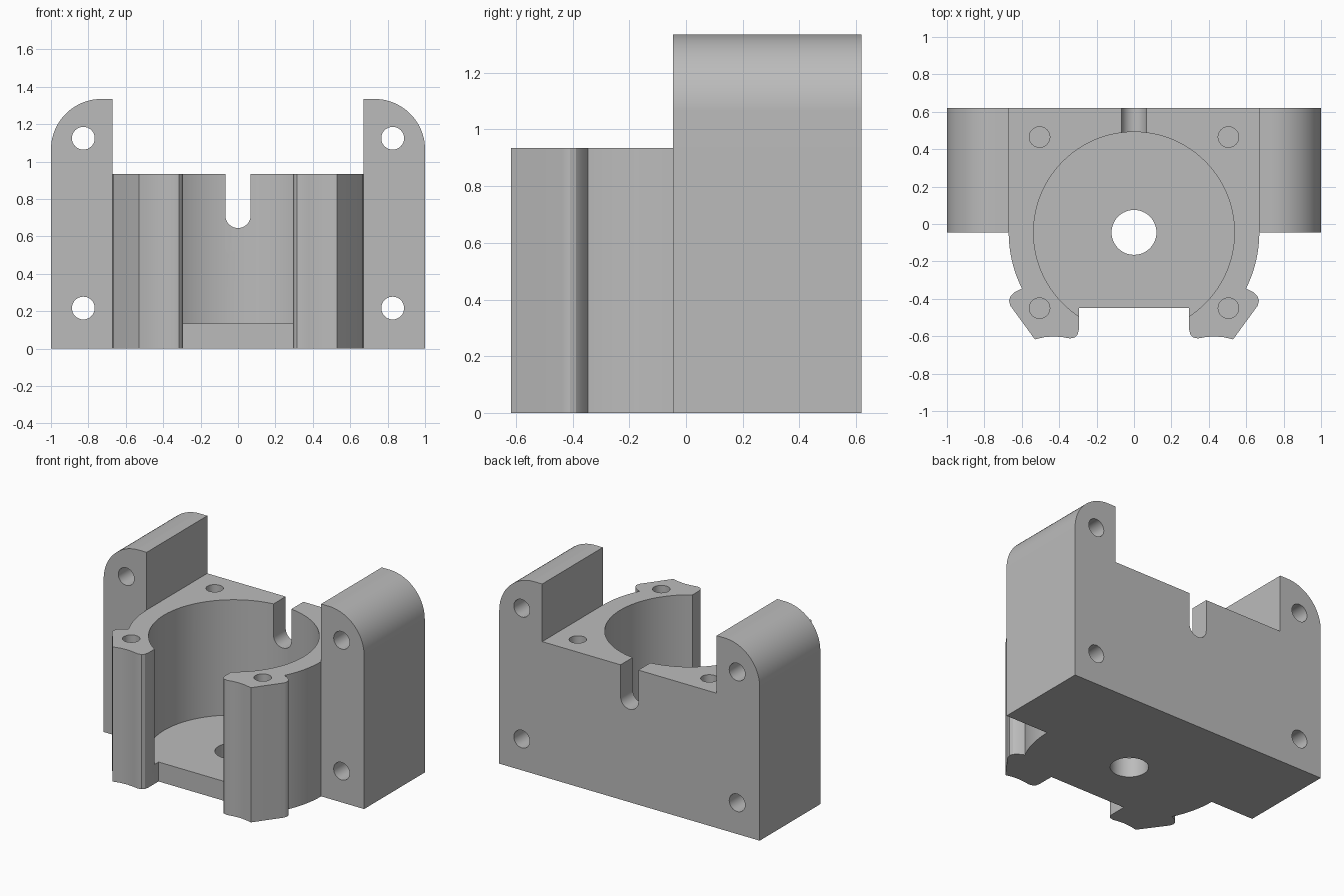
import bpy
import bmesh
from math import sin, cos, radians
from mathutils import Vector

if "Cube" in bpy.data.objects:
    bpy.data.objects.remove(bpy.data.objects["Cube"], do_unlink=True)

grey = bpy.data.materials.new("plain grey")
grey.use_nodes = True
colour = (0.5, 0.5, 0.5, 1)
grey.diffuse_color = colour
grey.node_tree.nodes["Principled BSDF"].inputs["Base Color"].default_value = colour

# Main dimensions
BACK, EAR_FRONT = 0.62, -0.045
DECK, FLOOR, EAR_TOP = 0.935, 0.135, 1.335
EAR_IN, ROUND = 0.67, 0.27


def arc(cx, cy, r, start, end, steps):
    angles = [radians(start + (end - start) * i / steps) for i in range(steps + 1)]
    return [(cx + r * cos(a), cy + r * sin(a)) for a in angles]


def circle(cx, cy, r, steps=32):
    return arc(cx, cy, r, 0, 360, steps)[:-1]


def mirrored(half):
    return half + [(-x, y) for x, y in reversed(half)]


def prism(name, outline, low, high, axis="z"):
    """Extrude a flat outline along z (outline in x, y) or y (outline in x, z)."""
    def place(p, d):
        return Vector((p[0], p[1], d)) if axis == "z" else Vector((p[0], d, p[1]))

    bm = bmesh.new()
    face = bm.faces.new([bm.verts.new(place(p, low)) for p in outline])
    new = bmesh.ops.extrude_face_region(bm, geom=[face])["geom"]
    shift = place((0, 0), high - low)
    bmesh.ops.translate(bm, vec=shift, verts=[g for g in new if isinstance(g, bmesh.types.BMVert)])
    bmesh.ops.recalc_face_normals(bm, faces=bm.faces)
    mesh = bpy.data.meshes.new(name)
    bm.to_mesh(mesh)
    bm.free()
    mesh.materials.append(grey)
    obj = bpy.data.objects.new(name, mesh)
    bpy.context.collection.objects.link(obj)
    return obj


def activate(obj):
    bpy.ops.object.select_all(action="DESELECT")
    obj.select_set(True)
    bpy.context.view_layer.objects.active = obj


def combine(obj, other, operation="DIFFERENCE"):
    mod = obj.modifiers.new("combine", "BOOLEAN")
    mod.operation, mod.object, mod.solver = operation, other, "EXACT"
    activate(obj)
    bpy.ops.object.modifier_apply(modifier=mod.name)
    bpy.data.objects.remove(other, do_unlink=True)


# Back block with a tall rounded ear on each side
ear = [(1, 0)] + arc(1 - ROUND, EAR_TOP - ROUND, ROUND, 0, 90, 20)
ear += [(EAR_IN, EAR_TOP), (EAR_IN, DECK)]
housing = prism("motor_housing", mirrored(ear), EAR_FRONT, BACK, "y")

# Front of the housing: round wall ending in two screw lobes
half = [(0.6, 0.2), (0.6, EAR_FRONT)]
half += arc(0, EAR_FRONT, EAR_IN, 0, -26.6, 12)
half += [(0.64, -0.366), (0.661, -0.388), (0.668, -0.41), (0.661, -0.437),
         (0.53, -0.617), (0.48, -0.605), (0.43, -0.601), (0.38, -0.605),
         (0.342, -0.612), (0.315, -0.606), (0.301, -0.59), (0.295, -0.565),
         (0.295, -0.45)]
combine(housing, prism("front_wall", mirrored(half), 0, DECK), "UNION")

# Round chamber and shaft hole in its floor
combine(housing, prism("chamber", circle(0, EAR_FRONT, 0.537, 96), FLOOR, 1.2))
combine(housing, prism("shaft_hole", circle(0, EAR_FRONT, 0.12, 48), -0.1, 0.3))

# Cable slot through the back wall
slot = arc(0, 0.713, 0.068, 180, 360, 20) + [(0.068, 1.2), (-0.068, 1.2)]
combine(housing, prism("cable_slot", slot, 0.3, 0.8, "y"))

# Blind screw holes in the deck, through holes in the ears
for side in (-1, 1):
    for y in (0.465, -0.45):
        combine(housing, prism("screw_hole", circle(side * 0.505, y, 0.055), 0.5, 1.1))
    for z in (0.217, 1.125):
        combine(housing, prism("ear_hole", circle(side * 0.827, z, 0.061), -0.3, 0.9, "y"))

# Smooth curves, crisp edges
activate(housing)
bpy.ops.object.shade_smooth_by_angle(angle=radians(25))
weighted = housing.modifiers.new("even shading", "WEIGHTED_NORMAL")
weighted.keep_sharp = True
